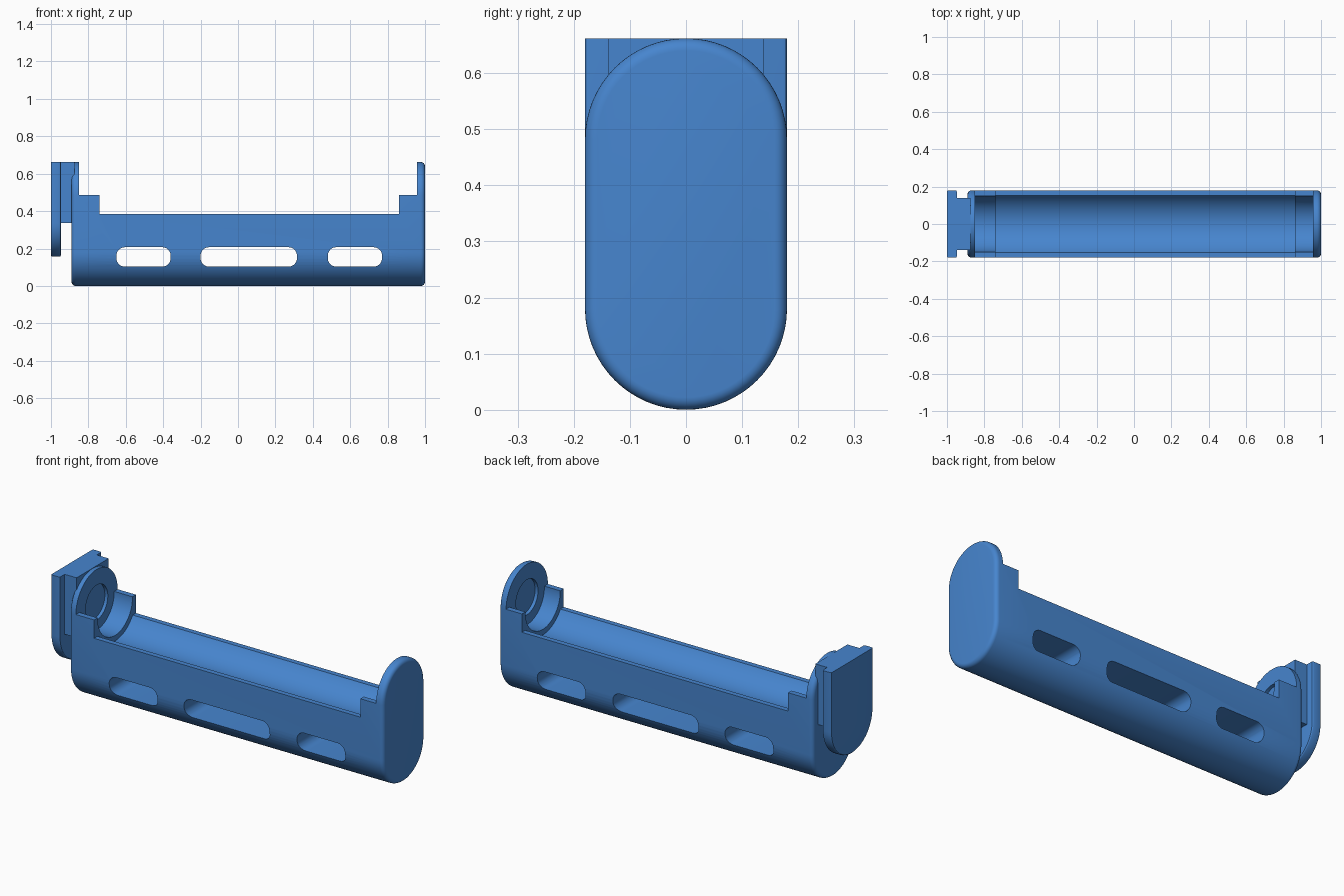
import bpy, bmesh, math

if "Cube" in bpy.data.objects:
    bpy.data.objects.remove(bpy.data.objects["Cube"])

blue = bpy.data.materials.new("blue plastic")
blue.diffuse_color = (0.062, 0.235, 0.62, 1)
blue.use_nodes = True
blue.node_tree.nodes["Principled BSDF"].inputs["Base Color"].default_value = blue.diffuse_color


def stadium(r, low, high, n=32):
    """Closed y-z outline: round bottom centred at low, round top centred at high."""
    pts = [(r * math.cos(a), low + r * math.sin(a))
           for a in (math.pi + math.pi * i / n for i in range(n + 1))]
    return pts + [(r * math.cos(a), high + r * math.sin(a))
                  for a in (math.pi * i / n for i in range(n + 1))]


def u_shape(r, low, top, n=32):
    """Closed y-z outline: round bottom, flat top."""
    pts = [(r * math.cos(a), low + r * math.sin(a))
           for a in (math.pi + math.pi * i / n for i in range(n + 1))]
    return pts + [(r, top), (-r, top)]


def circle(r, z, n=64):
    return [(r * math.cos(2 * math.pi * i / n), z + r * math.sin(2 * math.pi * i / n))
            for i in range(n)]


def loft(name, rings, axis="x"):
    """Skin a list of (position, outline) sections along an axis and cap both ends."""
    bm = bmesh.new()
    loops = []
    for p, outline in rings:
        loops.append([bm.verts.new((p, a, b) if axis == "x" else (a, p, b))
                      for a, b in outline])
    for l0, l1 in zip(loops, loops[1:]):
        n = len(l0)
        for i in range(n):
            j = (i + 1) % n
            bm.faces.new((l0[i], l0[j], l1[j], l1[i]))
    bm.faces.new(loops[0][::-1])
    bm.faces.new(loops[-1])
    bmesh.ops.recalc_face_normals(bm, faces=bm.faces)
    me = bpy.data.meshes.new(name)
    bm.to_mesh(me)
    bm.free()
    ob = bpy.data.objects.new(name, me)
    bpy.context.collection.objects.link(ob)
    me.materials.append(blue)
    return ob


def rounded_rings(x0, x1, f, section, steps=6):
    """Sections from x0 to x1 whose end edges are filleted by f."""
    arc = [(f * (1 - math.sin(t)), f * (1 - math.cos(t)))
           for t in (math.pi / 2 * i / steps for i in range(steps + 1))]
    first = [(x0 + dx, section(inset)) for dx, inset in reversed(arc)]
    last = [(x1 - dx, section(inset)) for dx, inset in arc]
    return first + last


def box(name, x0, x1, y, z0, z1):
    return loft(name, [(x, [(-y, z0), (y, z0), (y, z1), (-y, z1)]) for x in (x0, x1)])


def rod(name, x0, x1, r, z):
    return loft(name, [(x, circle(r, z)) for x in (x0, x1)])


def rounded_rect(x0, x1, z0, z1, r, n=8):
    pts = []
    for k, (cx, cz) in enumerate([(x1 - r, z1 - r), (x0 + r, z1 - r),
                                  (x0 + r, z0 + r), (x1 - r, z0 + r)]):
        for i in range(n + 1):
            a = math.pi / 2 * (k + i / n)
            pts.append((cx + r * math.cos(a), cz + r * math.sin(a)))
    return pts


def cut(ob, cutter):
    mod = ob.modifiers.new("cut", "BOOLEAN")
    mod.operation = "DIFFERENCE"
    mod.solver = "EXACT"
    mod.object = cutter
    bpy.context.view_layer.objects.active = ob
    bpy.ops.object.modifier_apply(modifier=mod.name)
    bpy.data.objects.remove(cutter)


def smooth(ob):
    bpy.ops.object.select_all(action="DESELECT")
    ob.select_set(True)
    bpy.context.view_layer.objects.active = ob
    bpy.ops.object.shade_smooth_by_angle(angle=math.radians(30))


# Main tray: filleted stadium bar
AXIS = 0.482
tray = loft("tray", rounded_rings(-0.89, 1.0, 0.022,
                                  lambda i: stadium(0.18 - i, 0.18, AXIS)))

# Open top: stepped down to collars, then to the low side walls
cut(tray, box("collar_opening", -0.85, 0.957, 0.3, 0.485, 0.9))
cut(tray, box("wall_opening", -0.74, 0.862, 0.3, 0.385, 0.9))

# Round bores: narrow collars, wider trough, shallow end pockets
cut(tray, rod("collar_bore", -0.85, 0.957, 0.15, AXIS))
cut(tray, rod("trough_bore", -0.74, 0.862, 0.18, AXIS))
cut(tray, rod("left_pocket", -0.868, -0.80, 0.095, AXIS))
cut(tray, rod("right_pocket", 0.90, 0.975, 0.095, AXIS))

# Through slots below the trough
for x0, x1 in ((-0.65, -0.36), (-0.2, 0.315), (0.48, 0.77)):
    outline = rounded_rect(x0, x1, 0.103, 0.207, 0.045)
    cut(tray, loft("slot", [(y, outline) for y in (-0.4, 0.4)], axis="y"))
smooth(tray)

# Mounting plate with round bottom, and the neck joining it to the tray
plate = loft("mounting_plate", rounded_rings(-1.0, -0.947, 0.008,
                                             lambda i: u_shape(0.18 - i, 0.336, 0.662), 3))
smooth(plate)
neck = box("mounting_neck", -0.95, -0.875, 0.138, 0.336, 0.662)
